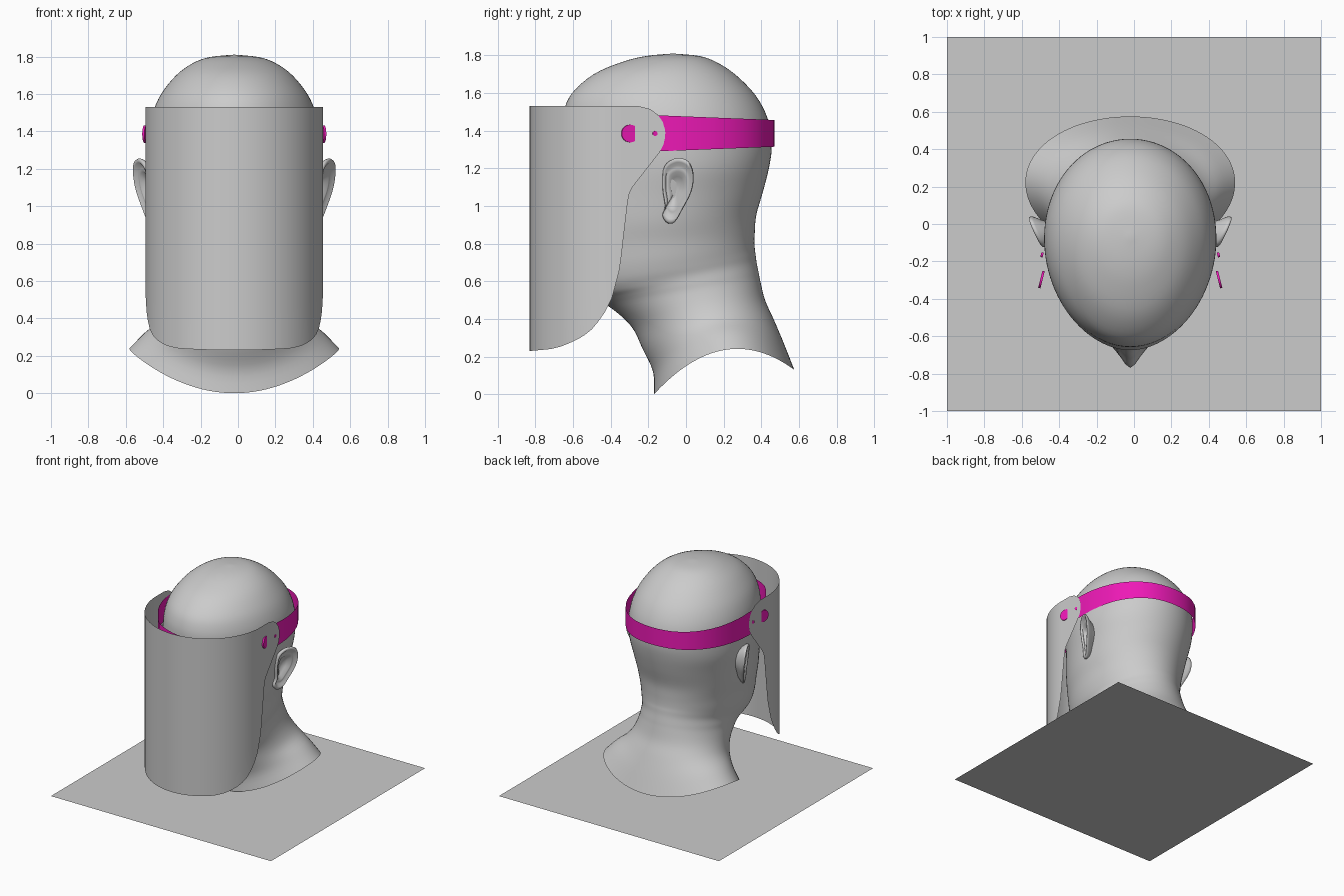
import bpy, bmesh, math
from mathutils import Vector, Matrix

if "Cube" in bpy.data.objects:
    bpy.data.objects.remove(bpy.data.objects["Cube"])

CX = -0.02  # the figure's own centre line

pink = bpy.data.materials.new("magenta")
pink.diffuse_color = (0.85, 0.01, 0.47, 1)
pink.use_nodes = True
pink.node_tree.nodes["Principled BSDF"].inputs["Base Color"].default_value = pink.diffuse_color


def finish(bm, name, mat=None, angle=40, recalc=True):
    bmesh.ops.remove_doubles(bm, verts=bm.verts, dist=0.0005)
    if recalc:
        bmesh.ops.recalc_face_normals(bm, faces=bm.faces)
    me = bpy.data.meshes.new(name)
    bm.to_mesh(me)
    bm.free()
    ob = bpy.data.objects.new(name, me)
    bpy.context.collection.objects.link(ob)
    if mat:
        me.materials.append(mat)
    bpy.ops.object.select_all(action='DESELECT')
    ob.select_set(True)
    bpy.context.view_layer.objects.active = ob
    bpy.ops.object.shade_smooth_by_angle(angle=math.radians(angle))
    return ob


def loft(bm, rows, closed=True):
    vs = [[bm.verts.new(p) for p in row] for row in rows]
    n = len(rows[0])
    for a, b in zip(vs, vs[1:]):
        for i in range(n if closed else n - 1):
            j = (i + 1) % n
            bm.faces.new((a[i], a[j], b[j], b[i]))
    return vs


def spline(pts, steps, closed=False):
    """Catmull-Rom through tuples of any length."""
    n, out = len(pts), []
    for i in range(n if closed else n - 1):
        if closed:
            k = [pts[(i + d) % n] for d in (-1, 0, 1, 2)]
        else:
            k = [pts[min(max(i + d, 0), n - 1)] for d in (-1, 0, 1, 2)]
        for s in range(steps):
            t = s / steps
            out.append(tuple(0.5 * (2 * b + (c - a) * t + (2 * a - 5 * b + 4 * c - d) * t * t
                                    + (3 * b - a - 3 * c + d) * t ** 3) for a, b, c, d in zip(*k)))
    if not closed:
        out.append(tuple(pts[-1]))
    return out


def lerp_table(table, y):
    for (y0, z0), (y1, z1) in zip(table, table[1:]):
        if y <= y1:
            return z0 + (z1 - z0) * max(0, (y - y0) / (y1 - y0))
    return table[-1][1]


# base plate
bm = bmesh.new()
bmesh.ops.create_grid(bm, x_segments=1, y_segments=1, size=1)
finish(bm, "base_plate")

# head, neck and shoulders: front y, front z, back y, back z, half width, side lift
rings = [
    (-.07, 1.81, -.07, 1.81, 0, 0), (-.21, 1.797, .07, 1.797, .13, 0),
    (-.34, 1.765, .16, 1.765, .22, 0), (-.49, 1.70, .26, 1.70, .31, 0),
    (-.605, 1.60, .36, 1.60, .39, 0), (-.65, 1.50, .42, 1.50, .435, 0),
    (-.66, 1.40, .45, 1.40, .455, 0), (-.665, 1.30, .455, 1.30, .46, 0),
    (-.645, 1.18, .44, 1.20, .455, 0), (-.66, 1.05, .41, 1.08, .435, 0),
    (-.66, .90, .373, .95, .415, 0), (-.66, .78, .365, .85, .39, 0),
    (-.65, .66, .365, .78, .375, 0), (-.62, .57, .37, .74, .36, 0),
    (-.56, .52, .375, .70, .345, 0), (-.48, .50, .385, .65, .34, 0),
    (-.40, .46, .395, .60, .34, 0), (-.29, .36, .42, .50, .36, .02),
    (-.23, .24, .465, .40, .40, .06), (-.175, .12, .52, .27, .48, .12),
    (-.17, 0, .575, .13, .56, .17)]
# face relief: x, z, spread x, spread z, push forward
relief = [(0, .97, .06, .07, .10), (0, 1.10, .05, .09, .06), (.17, 1.17, .08, .05, -.05),
          (-.17, 1.17, .08, .05, -.05), (0, 1.28, .2, .04, .012), (.06, .94, .03, .03, .02),
          (-.06, .94, .03, .03, .02), (0, .83, .09, .025, .03), (0, .76, .08, .025, .025),
          (0, .6, .1, .07, .02)]
N = 96
rows = []
for yf, zf, yb, zb, w, lift in spline(rings, 4):
    row = []
    for i in range(N):
        a = 2 * math.pi * i / N
        c, s = math.cos(a), math.sin(a)
        x = w * s * (1 - .05 * c)
        y = (yf + yb) / 2 + (yf - yb) / 2 * c
        z = (zf + zb) / 2 + (zf - zb) / 2 * c + lift * s * s
        if y < -.35:
            for rx, rz, sx, sz, amt in relief:
                y -= amt * math.exp(-((x - rx) / sx) ** 2 - ((z - rz) / sz) ** 2)
        row.append((x + CX, y, max(z, 0)))
    rows.append(row)
bm = bmesh.new()
loft(bm, rows)
finish(bm, "head", angle=80)

# ears: outline (y, z) swept through rings of (scale, outward x)
outline = spline([(-.05, 1.255), (.015, 1.235), (.04, 1.17), (.03, 1.08), (-.02, .98),
                  (-.06, .915), (-.10, .91), (-.125, .95), (-.112, 1.0), (-.125, 1.10),
                  (-.115, 1.21)], 4, closed=True)
ear_rings = [(.6, .39), (.8, .44), (.97, .468), (1, .482), (.96, .492), (.86, .49),
             (.76, .474), (.66, .476), (.56, .474), (.4, .452), (.2, .44), (0, .438)]
for side, label in ((1, "right"), (-1, "left")):
    rows = []
    for sc, ox in ear_rings:
        row = []
        for y, z in outline:
            y, z = -.05 + (y + .05) * sc, 1.09 + (z - 1.09) * sc
            x = ox + .45 * (y + .05) + .13 * (z - 1.09)
            row.append((CX + side * x, y, z))
        rows.append(row)
    bm = bmesh.new()
    loft(bm, rows)
    finish(bm, "ear_" + label, angle=80)

# headband: a thin closed strap, narrower at the back
half = [(0, .47), (.18, .44), (.32, .345), (.415, .2), (.462, .02), (.468, -.12), (.466, -.26),
        (.41, -.42), (.28, -.595), (.14, -.67), (0, -.695)]
loop = half + [(-x, y) for x, y in half[-2:0:-1]]
loop = spline(loop, 3, closed=True)
width = [(-.7, .07), (-.4, .085), (-.13, .095), (.47, .071)]
bm = bmesh.new()
loft(bm, [[(x + CX, y, 1.386 + s * lerp_table(width, y)) for x, y in loop] for s in (-1, 1)])
finish(bm, "headband", pink)

# face shield: U-shaped sheet cut to the side outline
R, CY = .475, -.355
top = [(-.83, 1.53), (-.25, 1.53), (-.19, 1.515), (-.15, 1.485), (-.125, 1.45), (-.112, 1.41),
       (-.11, 1.39)]
bottom = [(-.83, .23), (-.72, .24), (-.66, .255), (-.6, .28), (-.55, .305), (-.5, .345),
          (-.45, .405), (-.41, .47), (-.38, .545), (-.36, .62), (-.345, .72), (-.33, .85),
          (-.31, 1.02), (-.30, 1.07), (-.285, 1.10), (-.14, 1.285), (-.12, 1.325), (-.112, 1.36),
          (-.11, 1.385)]
side_y = [-.11, -.112, -.12, -.125, -.14, -.15, -.19, -.25, -.285, -.30, -.31, -.33, -.345]
plan = [(R, y) for y in side_y]
plan += [(R * math.cos(a), CY - R * math.sin(a)) for a in (math.pi / 2 * i / 20 for i in range(21))]
plan += [(-x, y) for x, y in plan[-2::-1]]
rows = []
for k in range(7):
    t = k / 6
    rows.append([(x + CX, y, lerp_table(bottom, y) * (1 - t) + lerp_table(top, y) * t)
                 for x, y in plan])
bm = bmesh.new()
loft(bm, rows, closed=False)
finish(bm, "face_shield", angle=60)

# pivot knobs and locating pins on both temples, leaning back under the shield tab
for side, label in ((1, "right"), (-1, "left")):
    for y, r, x, part in ((-.297, .047, .475, "knob"), (-.165, .013, .472, "pin")):
        bm = bmesh.new()
        m = (Matrix.Translation((CX + side * x, y, 1.385))
             @ Matrix.Rotation(math.radians(side * 14), 4, 'Z')
             @ Matrix.Rotation(math.radians(90), 4, 'Y'))
        bmesh.ops.create_cone(bm, cap_ends=True, segments=24, radius1=r, radius2=r,
                              depth=.012, matrix=m)
        finish(bm, part + "_" + label, pink)
